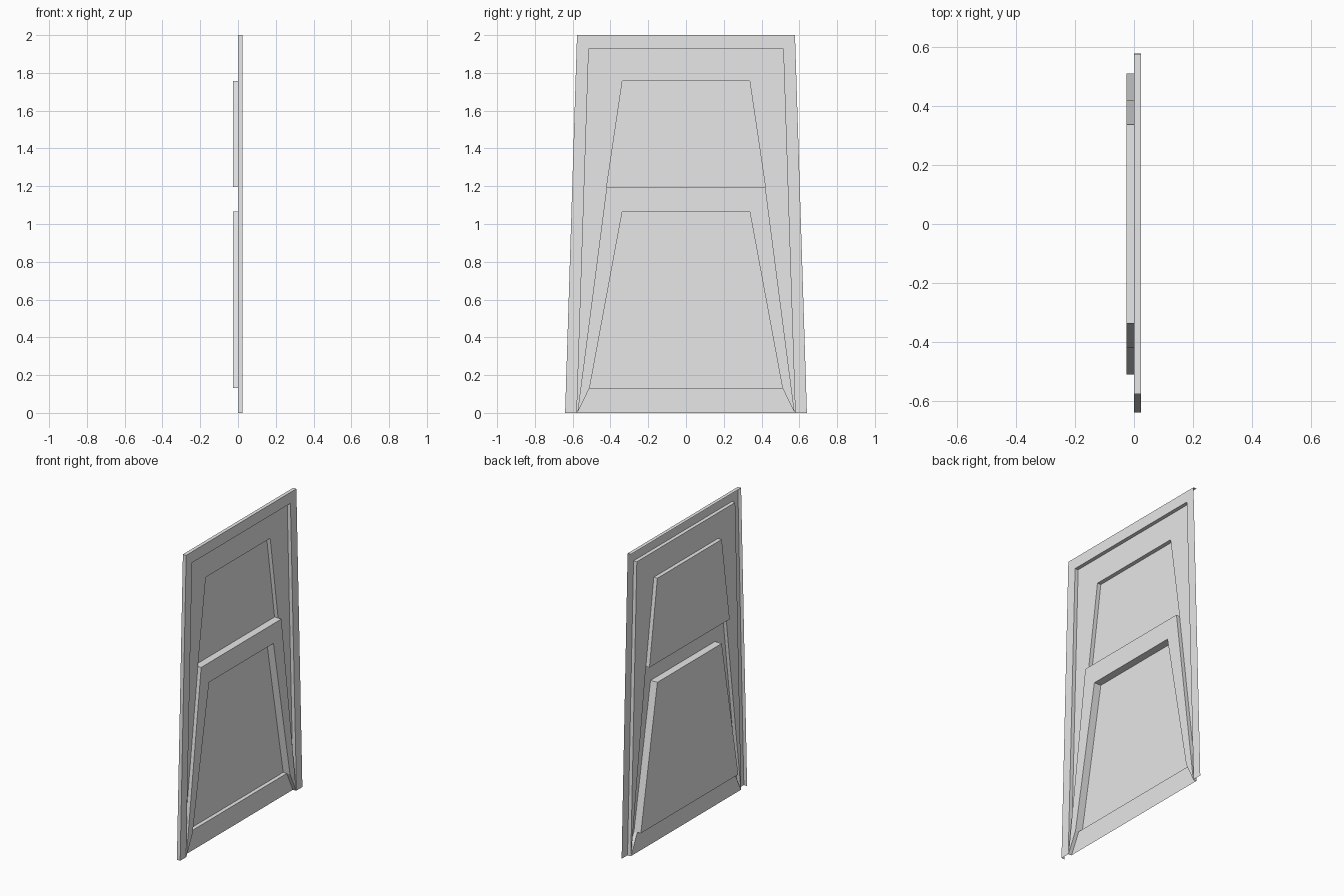
import bpy

if "Cube" in bpy.data.objects:
    bpy.data.objects.remove(bpy.data.objects["Cube"])

# Depth levels of the pressed sheet (x axis)
RAISED, BASE, DEEP = 0.024, 0.0, -0.026

grey = bpy.data.materials.new("light grey")
grey.diffuse_color = (0.8, 0.8, 0.8, 1)
grey.use_nodes = True
grey.node_tree.nodes["Principled BSDF"].inputs["Base Color"].default_value = grey.diffuse_color


def path(x, bottom, top):
    """Symmetric open path: up the -y side, across the top, down the +y side.
    bottom and top are (half width, height)."""
    (wb, zb), (wt, zt) = bottom, top
    return [(x, -wb, zb), (x, -wt, zt), (x, wt, zt), (x, wb, zb)]


def at(points, x):
    return [(x, y, z) for _, y, z in points]


def sheet(name, strips=(), panels=()):
    """Make an object from quad strips between paths and from flat panels."""
    verts, faces = [], []

    def face(points):
        start = len(verts)
        verts.extend(points)
        faces.append(list(range(start, start + len(points))))

    for a, b in strips:
        for i in range(len(a) - 1):
            face([a[i], b[i], b[i + 1], a[i + 1]])
    for p in panels:
        face(p[::-1] if p[0][1] > p[1][1] else p)
    mesh = bpy.data.meshes.new(name)
    mesh.from_pydata(verts, [], faces)
    mesh.materials.append(grey)
    obj = bpy.data.objects.new(name, mesh)
    bpy.context.collection.objects.link(obj)
    return obj


outer = path(RAISED, (0.64, 0), (0.577, 2.0))
inner = path(RAISED, (0.578, 0), (0.515, 1.927))
arch = path(RAISED, (0.575, 0), (0.42, 1.197))
arch_in = path(RAISED, (0.51, 0.133), (0.337, 1.067))
upper = path(BASE, (0.42, 1.197), (0.337, 1.757))

# Outer frame, with a turned rim on the top and on one side only
sheet("outer_frame", [(inner, outer), (at(inner, BASE), inner)])
sheet("outer_rim", [(outer[:3], at(outer[:3], BASE))])

# Back panel around both trapezoids
side = [inner[0], arch[0], arch[1], upper[1], inner[1]]
other = [inner[3], inner[2], upper[2], arch[2], arch[3]]
head = [inner[1], upper[1], upper[2], inner[2]]
sheet("back_panel", panels=[at(p, BASE)[::-1] for p in (side, head)]
      + [at(other[::-1], BASE)])

# Upper recess, open at the bottom onto the ledge
sheet("upper_recess", [(at(upper, DEEP), upper)],
      [at([upper[0], upper[3], upper[2], upper[1]], DEEP)])

# Raised arch with outer walls and a top ledge down to the upper recess
sheet("raised_arch", [(arch_in, arch), (arch, at(arch, BASE))])
sheet("middle_ledge", [(at(arch[1:3], BASE), at(arch[1:3], DEEP))])

# Lower recess, its sill wall, and the feet walls of the arch
sheet("lower_recess", [(at(arch_in, DEEP), arch_in)],
      [at([arch_in[0], arch_in[3], arch_in[2], arch_in[1]], DEEP)])
l, r = arch_in[0], arch_in[3]
sheet("recess_sill", [(at([l, r], BASE), at([l, r], DEEP))])
sheet("arch_feet", [(at([arch[0], l], BASE), [arch[0], l]),
                    (at([r, arch[3]], BASE), [r, arch[3]])])

# Bottom strip under the lower recess
sheet("bottom_strip", panels=[at([arch[0], arch[3], r, l], BASE)])
